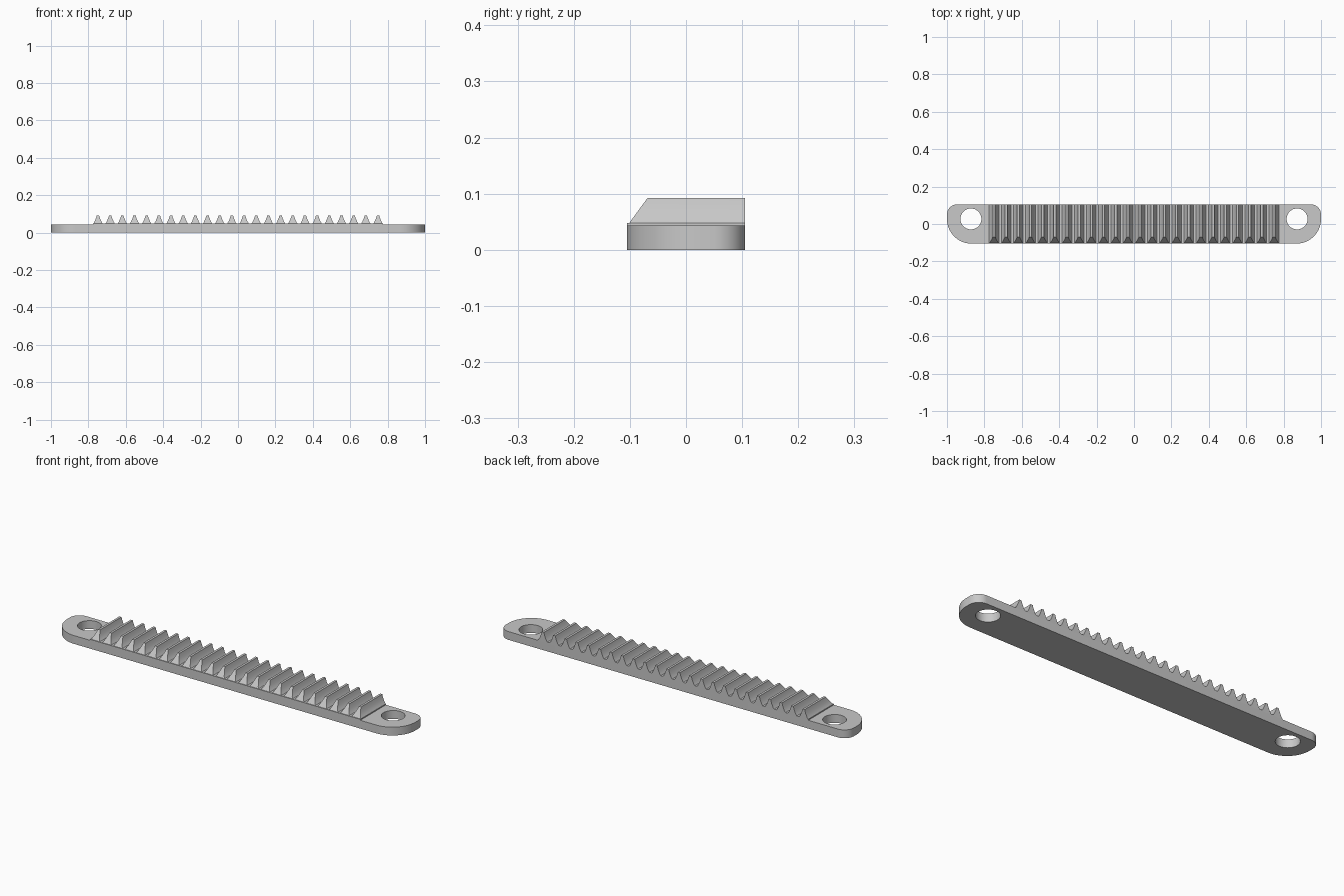
import bpy, bmesh, math

cube = bpy.data.objects.get("Cube")
if cube:
    bpy.data.objects.remove(cube, do_unlink=True)

grey = bpy.data.materials.new("light_grey")
grey.use_nodes = True
COLOUR = (0.58, 0.58, 0.58, 1)
grey.diffuse_color = COLOUR
grey.node_tree.nodes["Principled BSDF"].inputs["Base Color"].default_value = COLOUR

HALF_WIDTH = 0.105
PLATE_TOP = 0.043
ROOT, TIP = 0.048, 0.0927
HOLE_X, HOLE_Y, HOLE_R = 0.872, 0.027, 0.056
TEETH, PITCH = 24, 0.0651


def arc(cx, cy, r, start, end, steps):
    return [(cx + r * math.cos(math.radians(start + (end - start) * i / steps)),
             cy + r * math.sin(math.radians(start + (end - start) * i / steps)))
            for i in range(steps + 1)]


def finish(obj):
    bpy.ops.object.select_all(action='DESELECT')
    obj.select_set(True)
    bpy.context.view_layer.objects.active = obj
    if obj.type == 'CURVE':
        bpy.ops.object.convert(target='MESH')
        obj = bpy.context.object
    obj.data.materials.clear()
    obj.data.materials.append(grey)
    bpy.ops.object.shade_smooth_by_angle(angle=math.radians(25))


# Mounting plate: large front corners, small back corners, two screw holes
big, small = HALF_WIDTH + HOLE_Y, 0.055
right = (arc(1 - big, HOLE_Y, big, -90, 0, 20)
         + arc(1 - small, HALF_WIDTH - small, small, 0, 90, 12))
outline = right + [(-x, y) for x, y in reversed(right)]
loops = [outline] + [arc(s * HOLE_X, HOLE_Y, HOLE_R, 0, 360, 48)[:-1] for s in (-1, 1)]

curve = bpy.data.curves.new("mounting_plate", 'CURVE')
curve.dimensions = '2D'
curve.fill_mode = 'BOTH'
curve.extrude = PLATE_TOP / 2
for loop in loops:
    spline = curve.splines.new('POLY')
    spline.points.add(len(loop) - 1)
    for point, (x, y) in zip(spline.points, loop):
        point.co = (x, y, 0, 1)
    spline.use_cyclic_u = True
plate = bpy.data.objects.new("mounting_plate", curve)
plate.location.z = PLATE_TOP / 2
bpy.context.collection.objects.link(plate)
finish(plate)

# Thin strip under the teeth
rack_half = (TEETH - 1) * PITCH / 2 + 0.027
bpy.ops.mesh.primitive_cube_add(size=1, location=(0, 0, (PLATE_TOP + ROOT) / 2))
strip = bpy.context.object
strip.name = "tooth_strip"
strip.scale = (2 * rack_half, 2 * HALF_WIDTH, ROOT - PLATE_TOP)
finish(strip)

# Gear teeth: flared flanks, flat tips, front ends cut back at a slant
flank = [(0.026, ROOT), (0.0205, 0.055), (0.0135, 0.07), (0.009, 0.082), (0.006, TIP)]
profile = flank + [(-x, z) for x, z in reversed(flank)]
bm = bmesh.new()
for i in range(TEETH):
    cx = (i - (TEETH - 1) / 2) * PITCH
    front = [bm.verts.new((cx + x, -0.101 + (z - ROOT) * 0.73, z)) for x, z in profile]
    back = [bm.verts.new((cx + x, HALF_WIDTH, z)) for x, z in profile]
    bm.faces.new(front)
    bm.faces.new(back[::-1])
    for j in range(len(profile)):
        k = (j + 1) % len(profile)
        bm.faces.new((front[j], back[j], back[k], front[k]))
bmesh.ops.recalc_face_normals(bm, faces=bm.faces)
mesh = bpy.data.meshes.new("gear_teeth")
bm.to_mesh(mesh)
bm.free()
teeth = bpy.data.objects.new("gear_teeth", mesh)
bpy.context.collection.objects.link(teeth)
finish(teeth)
